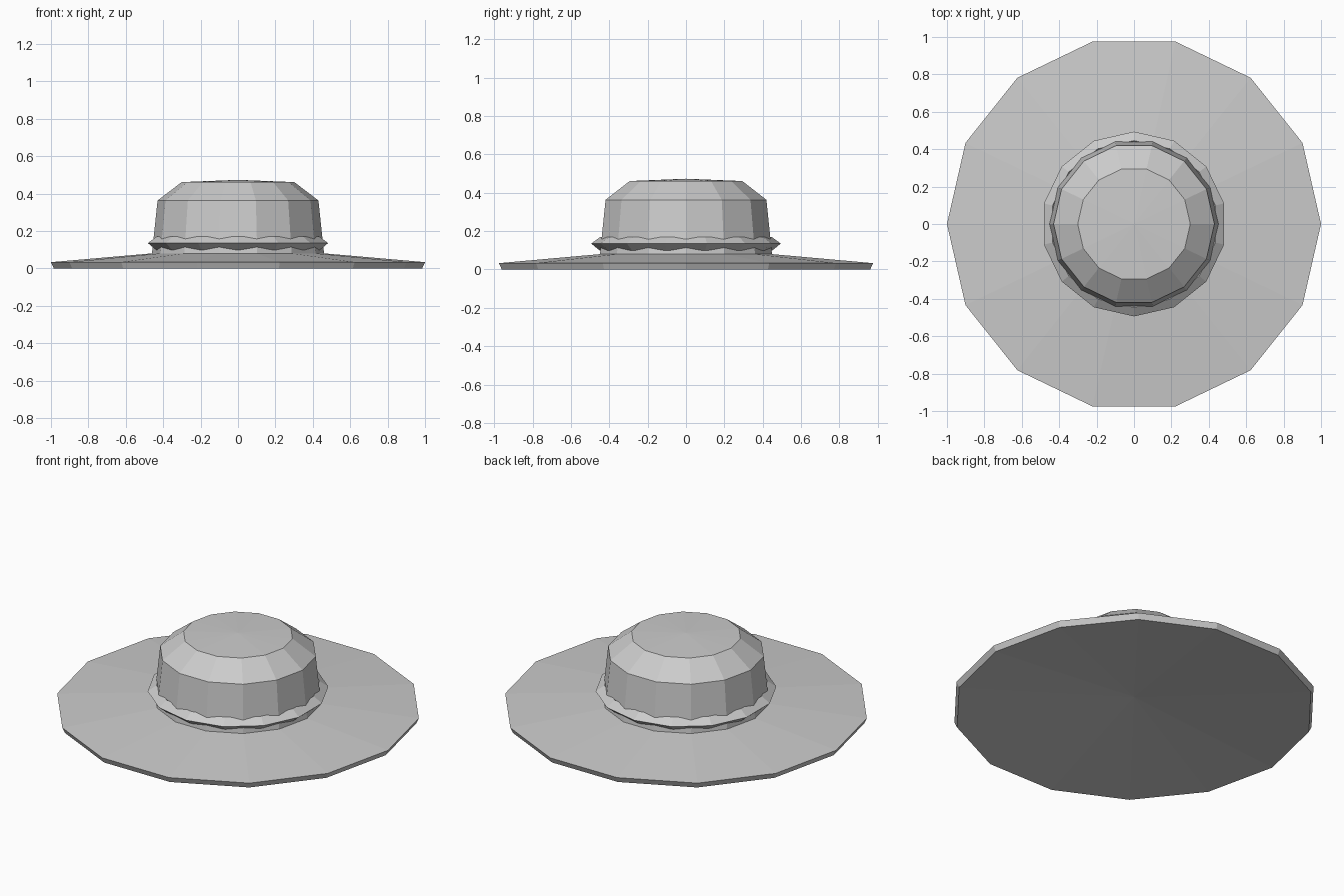
import bpy, bmesh, math

if "Cube" in bpy.data.objects:
    bpy.data.objects.remove(bpy.data.objects["Cube"])

SIDES = 14
felt = bpy.data.materials.new("grey_felt")
felt.diffuse_color = (0.6, 0.6, 0.6, 1)
felt.use_nodes = True
felt.node_tree.nodes["Principled BSDF"].inputs["Base Color"].default_value = felt.diffuse_color


def lathe(name, profile, turn=0.0, closed=False):
    """Revolve (radius, z) points about z; radius 0 makes a single pole."""
    bm = bmesh.new()
    rings = []
    for r, z in profile:
        if r == 0:
            rings.append([bm.verts.new((0, 0, z))] * SIDES)
        else:
            angles = [turn + math.tau * i / SIDES for i in range(SIDES)]
            rings.append([bm.verts.new((r * math.cos(a), r * math.sin(a), z)) for a in angles])
    pairs = list(zip(rings, rings[1:]))
    if closed:
        pairs.append((rings[-1], rings[0]))
    for a, b in pairs:
        for i in range(SIDES):
            j = (i + 1) % SIDES
            bm.faces.new(dict.fromkeys((a[i], a[j], b[j], b[i])))
    bmesh.ops.recalc_face_normals(bm, faces=bm.faces)
    mesh = bpy.data.meshes.new(name)
    bm.to_mesh(mesh)
    bm.free()
    mesh.materials.append(felt)
    obj = bpy.data.objects.new(name, mesh)
    bpy.context.collection.objects.link(obj)
    return obj


# Wide brim with a hollowed underside, and domed crown, in one shell
lathe("hat_body", [(0, 0.08), (0.985, 0), (1.0, 0.033), (0.46, 0.08),
                   (0.43, 0.363), (0.301, 0.461), (0, 0.473)])

# Diamond-section band, turned half a side against the crown
lathe("hat_band", [(0.494, 0.135), (0.446, 0.170), (0.41, 0.135), (0.45, 0.099)],
      turn=math.pi / SIDES, closed=True)
